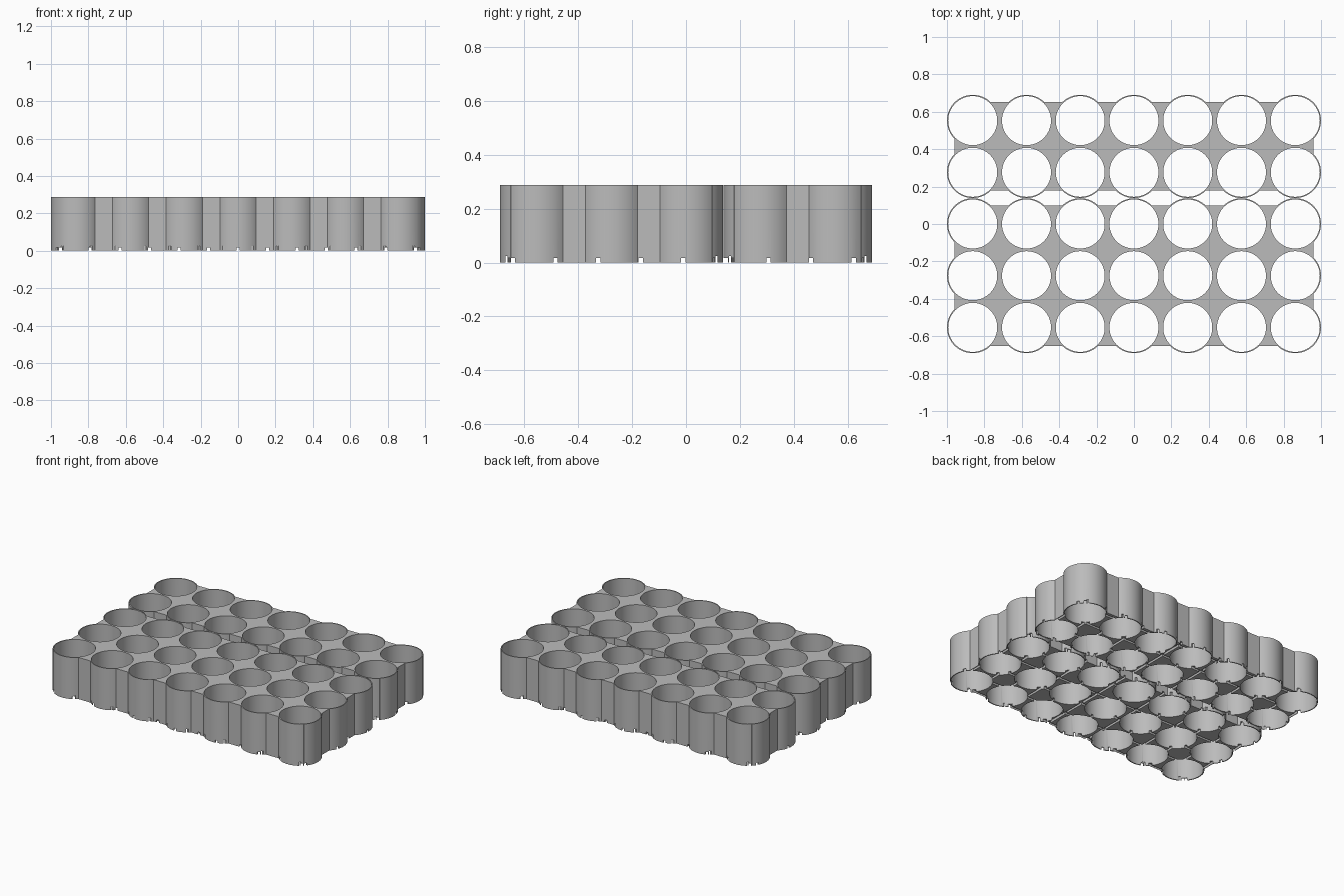
import bpy
import bmesh
import math
from mathutils import Matrix

if "Cube" in bpy.data.objects:
    bpy.data.objects.remove(bpy.data.objects["Cube"], do_unlink=True)

H = 0.288            # tray height
R, BORE = 0.1377, 0.131
PX, PY = 0.2874, 0.2764
INSET = 0.04         # filler set back from the cell tangents
WIRE = 0.158         # spacing of the underside channels

grey = bpy.data.materials.new("plain_grey")
grey.use_nodes = True
colour = (0.5, 0.5, 0.5, 1)
grey.diffuse_color = colour
grey.node_tree.nodes["Principled BSDF"].inputs["Base Color"].default_value = colour


def finish(bm, name):
    mesh = bpy.data.meshes.new(name)
    bm.to_mesh(mesh)
    bm.free()
    obj = bpy.data.objects.new(name, mesh)
    bpy.context.collection.objects.link(obj)
    mesh.materials.append(grey)
    return obj


def add_box(bm, x0, x1, y0, y1, z0, z1):
    mat = Matrix.Translation(((x0 + x1) / 2, (y0 + y1) / 2, (z0 + z1) / 2))
    mat = mat @ Matrix.Diagonal((x1 - x0, y1 - y0, z1 - z0, 1))
    bmesh.ops.create_cube(bm, size=1, matrix=mat)


def cells(name, rows, radius, z0, z1):
    bm = bmesh.new()
    for row in rows:
        for col in range(-3, 4):
            bmesh.ops.create_cone(
                bm, cap_ends=True, segments=64, radius1=radius, radius2=radius,
                depth=z1 - z0,
                matrix=Matrix.Translation((col * PX, row * PY, (z0 + z1) / 2)))
    return finish(bm, name)


def combine(obj, other, operation):
    mod = obj.modifiers.new("cut", "BOOLEAN")
    mod.operation, mod.object, mod.solver = operation, other, "EXACT"
    bpy.context.view_layer.objects.active = obj
    bpy.ops.object.modifier_apply(modifier=mod.name)
    bpy.data.objects.remove(other, do_unlink=True)


def tray(name, rows):
    y0 = rows[0] * PY - PY / 2
    y1 = rows[-1] * PY + PY / 2
    # Filler block between the cells
    bm = bmesh.new()
    add_box(bm, -1 + INSET, 1 - INSET, y0 + INSET, y1 - INSET, 0, H)
    obj = finish(bm, name)
    combine(obj, cells("cell_walls", rows, R, 0, H), "UNION")
    combine(obj, cells("cell_bores", rows, BORE, -0.1, H + 0.1), "DIFFERENCE")
    # Channels running front to back
    bm = bmesh.new()
    for i in range(-6, 7):
        add_box(bm, i * WIRE - 0.008, i * WIRE + 0.008, -1, 1, -0.1, 0.017)
    combine(obj, finish(bm, "long_channels"), "DIFFERENCE")
    # Channels running side to side, and taller slots near the tray edges
    bm = bmesh.new()
    for i in range(-4, 5):
        y = i * WIRE - 0.01
        if y0 < y < y1:
            add_box(bm, -2, 2, y - 0.008, y + 0.008, -0.1, 0.0165)
    for y in (y0 + 0.025, y1 - 0.025):
        add_box(bm, -2, 2, y - 0.004, y + 0.004, -0.1, 0.025)
    combine(obj, finish(bm, "cross_channels"), "DIFFERENCE")
    bpy.ops.object.select_all(action="DESELECT")
    obj.select_set(True)
    bpy.context.view_layer.objects.active = obj
    bpy.ops.object.shade_smooth_by_angle(angle=math.radians(30))


tray("front_tray", (-2, -1, 0))
tray("back_tray", (1, 2))
